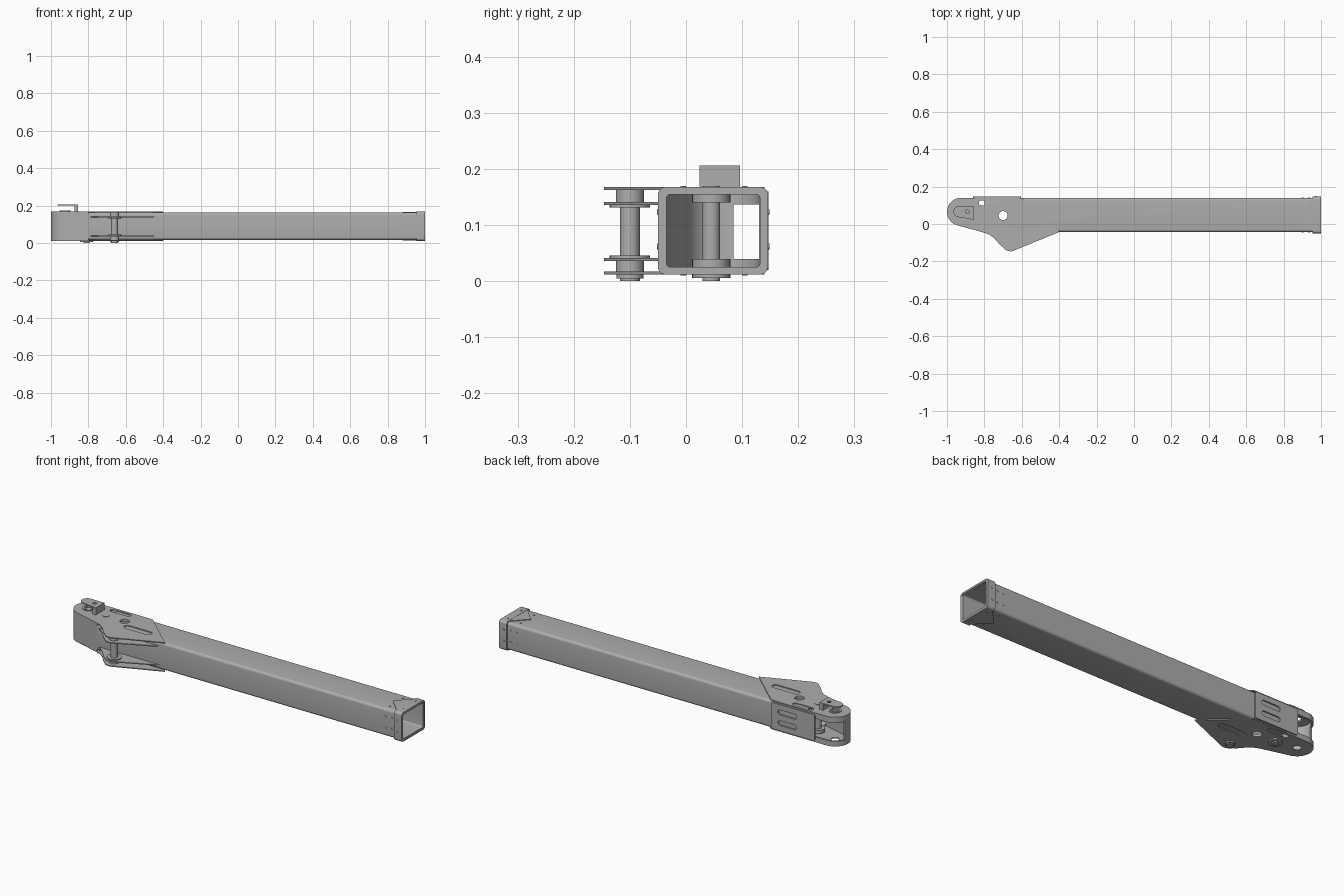
import bpy, bmesh, math
from mathutils import Vector

old = bpy.data.objects.get("Cube")
if old:
    bpy.data.objects.remove(old, do_unlink=True)

steel = bpy.data.materials.new("grey_steel")
steel.use_nodes = True
COLOUR = (0.42, 0.42, 0.42, 1)
steel.diffuse_color = COLOUR
steel.node_tree.nodes["Principled BSDF"].inputs["Base Color"].default_value = COLOUR


# --- helpers ---
def arc(cx, cy, r, start, end, n=16):
    """Points along an arc, angles in degrees."""
    steps = [math.radians(start + (end - start) * i / n) for i in range(n + 1)]
    return [(cx + r * math.cos(t), cy + r * math.sin(t)) for t in steps]


def circle(cx, cy, r, n=32):
    return arc(cx, cy, r, 0, 360, n)[:-1]


def rounded(u0, u1, v0, v1, r):
    return (arc(u1 - r, v1 - r, r, 0, 90, 6) + arc(u0 + r, v1 - r, r, 90, 180, 6)
            + arc(u0 + r, v0 + r, r, 180, 270, 6) + arc(u1 - r, v0 + r, r, 270, 360, 6))


def slot(cu, cv, length, width):
    h, w = length / 2, width / 2
    return rounded(cu - h, cu + h, cv - w, cv + w, w * 0.98)


def prism(name, outline, low, high, axis="z"):
    """Extrude a closed outline along one axis."""
    place = {"x": lambda u, v, w: Vector((w, u, v)),
             "y": lambda u, v, w: Vector((u, w, v)),
             "z": lambda u, v, w: Vector((u, v, w))}[axis]
    bm = bmesh.new()
    a = [bm.verts.new(place(u, v, low)) for u, v in outline]
    b = [bm.verts.new(place(u, v, high)) for u, v in outline]
    bm.faces.new(a)
    bm.faces.new(b)
    for i in range(len(a)):
        j = (i + 1) % len(a)
        bm.faces.new((a[i], a[j], b[j], b[i]))
    bmesh.ops.recalc_face_normals(bm, faces=bm.faces)
    mesh = bpy.data.meshes.new(name)
    bm.to_mesh(mesh)
    bm.free()
    mesh.materials.append(steel)
    obj = bpy.data.objects.new(name, mesh)
    bpy.context.collection.objects.link(obj)
    return obj


def cut(obj, outline, low, high, axis="z"):
    """Subtract a prism from an object."""
    tool = prism("cutter", outline, low, high, axis)
    tool.hide_render = True
    mod = obj.modifiers.new("cut", "BOOLEAN")
    mod.operation, mod.solver, mod.object = "DIFFERENCE", "EXACT", tool
    bpy.context.view_layer.objects.active = obj
    bpy.ops.object.modifier_apply(modifier=mod.name)
    bpy.data.objects.remove(tool, do_unlink=True)


def box(u0, u1, v0, v1):
    return [(u0, v0), (u1, v0), (u1, v1), (u0, v1)]


BOTTOM, TOP, PLATE = 0.017, 0.163, 0.005
TIP = (-0.925, 0.065)
LUG = (-0.66, -0.1)
HOLE = (-0.7, 0.045)
PIN = (-0.81, 0.045)

# --- hollow main beam ---
beam = prism("main_beam", rounded(-0.043, 0.14, BOTTOM, TOP, 0.014), -0.8, 0.998, "x")
cut(beam, rounded(-0.035, 0.132, BOTTOM + 0.008, TOP - 0.008, 0.008), -0.9, 1.1, "x")
cut(beam, circle(*HOLE, 0.024), -0.1, 0.3)

# --- rounded head with a wall around the tip and a rear window ---
head = prism("head_shell", [(-0.8, 0.14)] + arc(*TIP, 0.075, 90, 250)
             + [(-0.8, -0.046)], BOTTOM, TOP)
cut(head, [(-0.79, 0.13)] + arc(*TIP, 0.065, 90, 250)
    + [(-0.8, -0.035), (-0.79, -0.035)], -0.1, 0.3)
cut(head, box(-1.1, -0.845, 0.085, 0.3), 0.04, 0.137)

# --- top and bottom cheek plates with lug ear and diagonal edge ---
cheek = (arc(*TIP, 0.075, 90, 250)
         + [(-0.81, -0.044), (-0.775, -0.056), (-0.745, -0.078), (-0.715, -0.113)]
         + arc(*LUG, 0.046, 215, 285, 10) + [(-0.4, -0.043), (-0.6, 0.14)])
for name, z in (("top_cheek", TOP), ("bottom_cheek", BOTTOM - PLATE)):
    plate = prism(name, cheek, z, z + PLATE)
    for opening in (circle(*HOLE, 0.024), circle(*TIP, 0.02),
                    slot(-0.77, 0.113, 0.12, 0.026), slot(-0.59, 0.0, 0.16, 0.036)):
        cut(plate, opening, z - 0.02, z + 0.02)

# --- inner lug plates against the front of the beam ---
inner = ([(-0.43, -0.042), (-0.79, -0.042), (-0.745, -0.078), (-0.715, -0.113)]
         + arc(*LUG, 0.046, 215, 285, 10))
for name, z in (("upper_lug_plate", 0.136), ("lower_lug_plate", 0.036)):
    prism(name, inner, z, z + PLATE)

# --- lug pin with bosses and washers ---
for name, r, low, high in (("lug_pin", 0.018, 0.0, 0.168),
                           ("lug_upper_boss", 0.025, 0.141, TOP),
                           ("lug_lower_boss", 0.025, BOTTOM, 0.036),
                           ("lug_upper_washer", 0.036, 0.131, 0.136),
                           ("lug_lower_washer", 0.036, 0.041, 0.046),
                           ("lug_bottom_washer", 0.024, 0.005, 0.012)):
    prism(name, circle(*LUG, r), low, high)

# --- pin inside the head ---
for name, r, low, high in (("head_pin", 0.016, 0.0, 0.17),
                           ("head_pin_upper_collar", 0.034, 0.14, 0.158),
                           ("head_pin_lower_collar", 0.034, 0.022, 0.04),
                           ("head_pin_base", 0.034, 0.006, 0.012)):
    prism(name, circle(*PIN, r), low, high)

# --- bracket standing on the head ---
bracket = prism("bracket_top", [(-0.855, 0.024), (-0.855, 0.096)]
                + arc(-0.935, 0.066, 0.03, 90, 270), 0.2, 0.206)
cut(bracket, circle(-0.89, 0.065, 0.01), 0.1, 0.3)
prism("bracket_leg", box(-0.875, -0.855, 0.024, 0.096), 0.167, 0.201)
ring = prism("tip_bushing", circle(*TIP, 0.03), 0.166, 0.173)
cut(ring, circle(*TIP, 0.02), 0.1, 0.3)

# --- slotted rear side plate ---
side = prism("rear_side_plate", rounded(-0.86, -0.605, 0.02, 0.16, 0.008), 0.14, 0.147, "y")
for z in (0.062, 0.118):
    cut(side, slot(-0.7, z, 0.11, 0.026), 0.1, 0.2, "y")

# --- end collar with pointed top and bottom tabs ---
collar = prism("end_collar", rounded(-0.05, 0.146, 0.012, 0.168, 0.014), 0.955, 1.0, "x")
cut(collar, rounded(-0.04, 0.137, 0.021, 0.159, 0.009), 0.9, 1.1, "x")
tab = [(0.96, -0.035), (0.96, 0.132), (0.88, 0.048)]
for name, z in (("top_collar_tab", TOP), ("bottom_collar_tab", BOTTOM - 0.004)):
    prism(name, tab, z, z + 0.004)

# --- rivets on the end of the beam ---
for x in (0.9, 0.935, 0.972):
    lift = 0.007 if x > 0.955 else 0
    for z in (0.062, 0.124):
        prism("front_rivet", circle(x, z, 0.005, 12), -0.045 - lift, -0.04, "y")
        prism("rear_rivet", circle(x, z, 0.005, 12), 0.137, 0.142 + lift, "y")
for x in (0.9, 0.972):
    lift = 0.005 if x > 0.955 else 0
    for y in (-0.005, 0.105):
        prism("top_rivet", circle(x, y, 0.005, 12), 0.16, 0.165 + lift)
        prism("bottom_rivet", circle(x, y, 0.005, 12), 0.015 - lift, 0.02)

# --- smooth the curves, keep the edges sharp ---
bpy.ops.object.select_all(action="DESELECT")
for obj in bpy.context.collection.objects:
    if obj.type == "MESH":
        obj.select_set(True)
        bpy.context.view_layer.objects.active = obj
bpy.ops.object.shade_smooth_by_angle(angle=math.radians(30))
